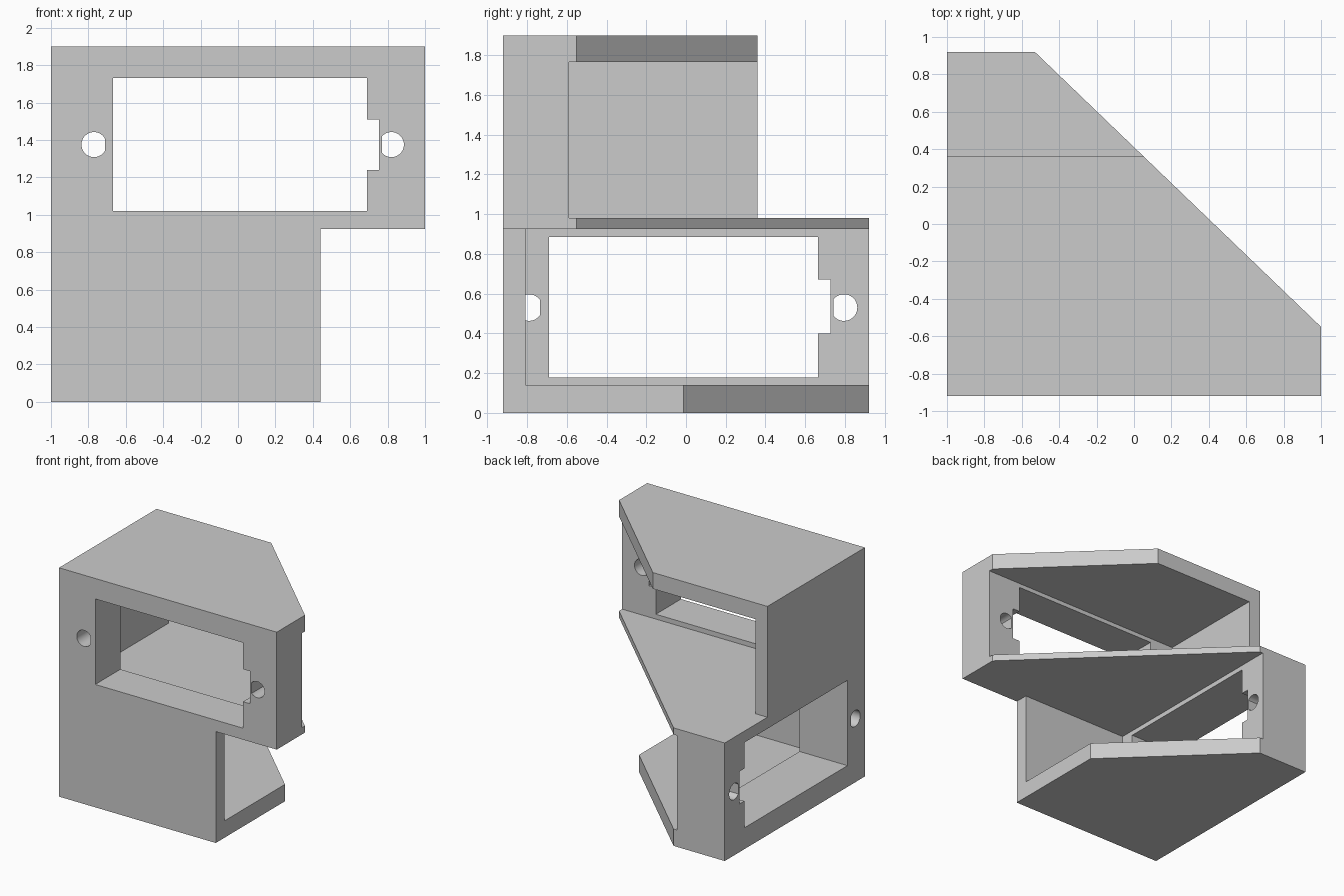
import bpy, bmesh, math
from mathutils import Vector

if "Cube" in bpy.data.objects:
    bpy.data.objects.remove(bpy.data.objects["Cube"])


def prism(name, pts, to3d, a, b):
    """Extrude a 2D outline from depth a to depth b."""
    bm = bmesh.new()
    lo = [bm.verts.new(to3d(u, v, a)) for u, v in pts]
    hi = [bm.verts.new(to3d(u, v, b)) for u, v in pts]
    n = len(pts)
    bm.faces.new(lo)
    bm.faces.new(hi)
    for i in range(n):
        j = (i + 1) % n
        bm.faces.new((lo[i], lo[j], hi[j], hi[i]))
    bmesh.ops.recalc_face_normals(bm, faces=bm.faces[:])
    me = bpy.data.meshes.new(name)
    bm.to_mesh(me)
    bm.free()
    ob = bpy.data.objects.new(name, me)
    bpy.context.collection.objects.link(ob)
    return ob


along_z = lambda u, v, d: Vector((u, v, d))
along_y = lambda u, v, d: Vector((u, d, v))
along_x = lambda u, v, d: Vector((d, u, v))


def rect(x0, x1, y0, y1):
    return [(x0, y0), (x1, y0), (x1, y1), (x0, y1)]


def cut(ob, cutter):
    cutter.hide_render = True
    m = ob.modifiers.new("cut", 'BOOLEAN')
    m.operation = 'DIFFERENCE'
    m.solver = 'EXACT'
    m.object = cutter
    bpy.context.view_layer.objects.active = ob
    bpy.ops.object.modifier_apply(modifier=m.name)
    bpy.data.objects.remove(cutter, do_unlink=True)


def window(u0, u1, v0, v1, notch, n0, n1):
    """Rectangular opening with a cable notch on its right side."""
    return [(u0, v0), (u1, v0), (u1, n0), (notch, n0),
            (notch, n1), (u1, n1), (u1, v1), (u0, v1)]


def d_hole(cu, cv, flat, r=0.067, n=32):
    """Round screw hole with a flat on the side nearest the window."""
    lim = math.acos(abs(flat - cu) / r)
    s = 1 if flat > cu else -1
    return [(cu + s * r * math.cos(t), cv + r * math.sin(t))
            for t in (lim + (2 * math.pi - 2 * lim) * i / n for i in range(n + 1))]


# Main body: five-sided block with the diagonal back corner
body = prism("double_mount_bracket",
             [(-1, -.92), (1, -.92), (1, -.55), (-.53, .92), (-1, .92)],
             along_z, 0, 1.9)

# Stepped outline: lower right and upper back removed
cut(body, prism("lower_step", rect(.44, 2, -2, 2), along_z, -1, .925))
cut(body, prism("upper_step", rect(-2, 2, .36, 2), along_z, .98, 3))

# Window and screw holes of the upper bay (front wall)
for pts in (window(-.667, .69, 1.02, 1.73, .755, 1.24, 1.51),
            d_hole(-.77, 1.375, -.71), d_hole(.82, 1.375, .77)):
    cut(body, prism("front_cut", pts, along_y, -1.2, -.588))

# Window and screw holes of the lower bay (left wall)
for pts in (window(-.69, .663, .177, .885, .728, .40, .67),
            d_hole(-.79, .53, -.735), d_hole(.795, .53, .742)):
    cut(body, prism("side_cut", pts, along_x, -1.2, -.558))

# Hollow bays, open toward the diagonal
cut(body, prism("upper_bay", rect(-.89, 2, -.59, 2), along_z, .98, 1.765))
cut(body, prism("lower_bay", rect(-.56, 2, -.808, 2), along_z, .14, .925))

# Smooth hole walls, crisp edges elsewhere
bpy.ops.object.select_all(action='DESELECT')
body.select_set(True)
bpy.context.view_layer.objects.active = body
bpy.ops.object.shade_smooth_by_angle(angle=math.radians(30))
